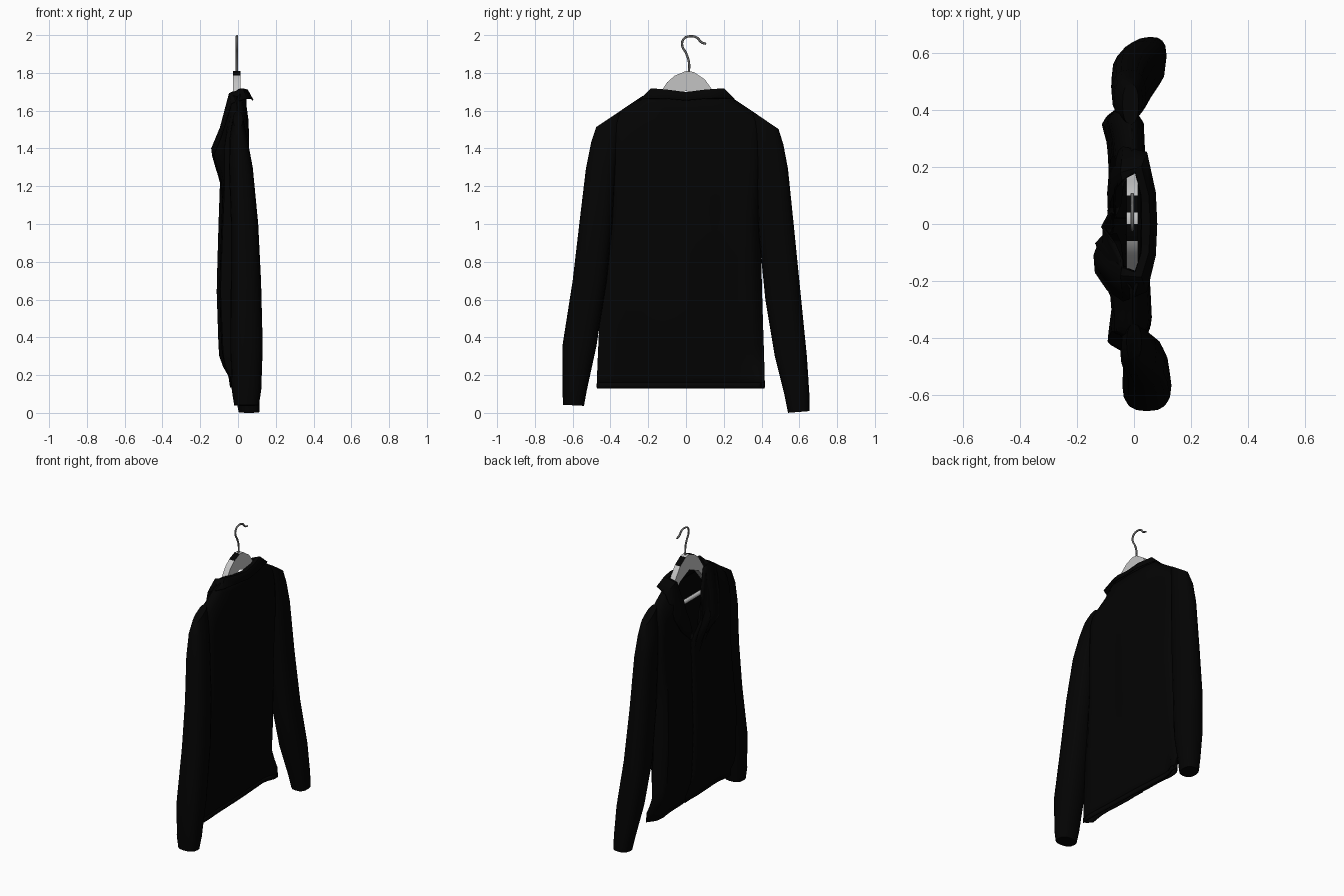
import bpy, bmesh, math
from mathutils import Vector

cube = bpy.data.objects.get("Cube")
if cube:
    bpy.data.objects.remove(cube, do_unlink=True)


def material(name, rgb, rough=0.8):
    m = bpy.data.materials.new(name)
    m.use_nodes = True
    m.diffuse_color = (*rgb, 1)
    b = m.node_tree.nodes["Principled BSDF"]
    b.inputs["Base Color"].default_value = (*rgb, 1)
    b.inputs["Roughness"].default_value = rough
    return m


CLOTH = material("black cloth", (0.001, 0.001, 0.001))
WOOD = material("light grey hanger", (0.55, 0.55, 0.55))
BLACK = material("black fitting", (0.001, 0.001, 0.001))
METAL = material("dark grey metal", (0.15, 0.15, 0.15))


def finish(name, bm, mats, angle=40):
    bmesh.ops.recalc_face_normals(bm, faces=bm.faces)
    me = bpy.data.meshes.new(name)
    bm.to_mesh(me)
    bm.free()
    ob = bpy.data.objects.new(name, me)
    bpy.context.collection.objects.link(ob)
    for m in mats:
        me.materials.append(m)
    bpy.ops.object.select_all(action='DESELECT')
    ob.select_set(True)
    bpy.context.view_layer.objects.active = ob
    bpy.ops.object.shade_smooth_by_angle(angle=math.radians(angle))
    return ob


def loft(name, rows, closed=False, cap=False, thick=0.0):
    """Skin a list of equally long point rows."""
    bm = bmesh.new()
    vs = [[bm.verts.new(p) for p in r] for r in rows]
    n = len(rows[0])
    for a, b in zip(vs, vs[1:]):
        for i in range(n if closed else n - 1):
            j = (i + 1) % n
            bm.faces.new((a[i], a[j], b[j], b[i]))
    if cap:
        bm.faces.new(vs[0])
        bm.faces.new(vs[-1])
    ob = finish(name, bm, [CLOTH])
    if thick:
        s = ob.modifiers.new("thickness", 'SOLIDIFY')
        s.thickness = thick
        s.offset = 0


def interp(table, key):
    """Piecewise linear lookup in (key, value) pairs, highest key first."""
    if key >= table[0][0]:
        return table[0][1]
    for (k0, a), (k1, b) in zip(table, table[1:]):
        if key >= k1:
            return a + (b - a) * (k0 - key) / (k0 - k1)
    return table[-1][1]


def clamp(t):
    return max(0, min(1, t))


# Body half width by height, cloth depth across the body, and depth factor by height
SIDE = {1: [(1.3, 0.41), (1.0, 0.39), (0.6, 0.40), (0.14, 0.415)],
        -1: [(1.3, 0.41), (1.0, 0.41), (0.6, 0.45), (0.14, 0.47)]}
BACK = [(1, -0.035), (0.9, 0.03), (0.57, 0.036), (0.2, 0.055), (0, 0.06),
        (-0.4, 0.05), (-0.85, 0.06), (-1, 0.01)]
BACK_FACTOR = [(1.7, 0.75), (1.5, 0.9), (1.2, 1), (0.9, 0.95), (0.5, 0.65), (0.14, 0.15)]
FRONT = [(1, -0.035), (0.95, -0.09), (0.88, -0.11), (0.7, -0.09), (0.45, -0.085), (0.28, -0.09),
         (0, -0.08), (-0.2, -0.092), (-0.45, -0.085), (-0.65, -0.072), (-0.93, -0.09), (-1, 0.01)]
FRONT_FACTOR = [(1.7, 0.4), (1.55, 0.72), (1.2, 0.78), (1.0, 0.87), (0.65, 1),
                (0.3, 0.85), (0.25, 0.78), (0.2, 0.52), (0.14, 0.48)]
HEM = 0.135


def shoulder(y):
    return 1.71 - 0.68 * max(0, abs(y) - 0.18)


def depth(profile, factor, u, y, z):
    """Cloth x position at the width fraction u, swinging about the side seams."""
    swing = clamp((1.65 - z) / 0.4)
    seam = -0.005 - (0.0075 + 0.0225 * u) * swing
    taper = math.sqrt(clamp((shoulder(y) - z) / 0.14))
    # the neck edge stays open around the hanger
    taper = max(taper, 0.9 * clamp((0.22 - abs(y)) / 0.04))
    # the left hem corner flares backward
    flare = 0.04 * clamp((u - 0.75) / 0.2) * clamp((0.27 - z) / 0.06)
    return seam + (interp(profile, u) - seam) * interp(factor, z) * taper + flare


def panel(name, sides, inner, is_front):
    n = 12
    steps = [math.sin(math.pi / 2 * i / n) for i in range(n + 1)]
    if is_front:
        cols = [(sides[0], f) for f in steps]
    else:
        cols = [(-1, f) for f in steps[:0:-1]] + [(1, f) for f in steps]
    rows = []
    for k in range(27):
        row = []
        for s, f in cols:
            y_top = inner + (s * interp(SIDE[s], 2) - inner) * f
            top = shoulder(y_top) - 0.035 * clamp((0.21 - abs(y_top)) / 0.04)
            if is_front:
                top = min(top, 1.27 + 3.1 * max(0, s * (y_top - 0.03)))
            z = HEM + (top - HEM) * k / 26
            side = interp(SIDE[s], z)
            y = inner + (s * side - inner) * f
            if is_front:
                x = depth(FRONT, FRONT_FACTOR, y / side, y, z)
                # the hem falls back toward the back panel
                x += 0.028 * (1 - f ** 4) * clamp(1 - (z - HEM) / 0.2)
                # the overlapping side rolls outward at the chest
                if s < 0:
                    x -= 0.066 * math.exp(-((z - 1.39) / 0.1) ** 2 - ((y + 0.1) / 0.14) ** 2)
                    x -= 0.006 * (1 - f)
            else:
                x = depth(BACK, BACK_FACTOR, y / side, y, z)
            row.append((x, y, z))
        rows.append(row)
    loft(name, rows, thick=0.008)


panel("jacket_back", (-1, 1), 0, False)
panel("jacket_front_left", (1,), 0.02, True)
panel("jacket_front_right", (-1,), 0.05, True)

# Hem band across the back
band = []
for z in (0.13, 0.16):
    row = []
    for i in range(-10, 11):
        y = interp(SIDE[1 if i > 0 else -1], z) * i / 10
        row.append((depth(BACK, BACK_FACTOR, i / 10, y, z) + 0.004, y, z))
    band.append(row)
loft("hem_band", band, thick=0.006)

# Sleeves: height, inner y, outer y, centre x, half depth, slope
SLEEVES = {
    "sleeve_right": (-1, [(1.555, 0.35, 0.475, 0, 0.026, 0.66), (1.46, 0.35, 0.502, 0.002, 0.046, 0.35),
                          (1.3, 0.37, 0.53, 0.015, 0.063, 0.1), (1.0, 0.39, 0.565, 0.035, 0.072, 0),
                          (0.7, 0.42, 0.60, 0.042, 0.08, 0), (0.35, 0.475, 0.655, 0.045, 0.086, 0),
                          (0.12, 0.525, 0.655, 0.045, 0.078, 0), (0.04, 0.54, 0.65, 0.045, 0.065, -0.05)]),
    "sleeve_left": (1, [(1.55, 0.35, 0.49, -0.012, 0.028, 0.68), (1.45, 0.36, 0.515, -0.02, 0.05, 0.35),
                        (1.3, 0.37, 0.54, -0.018, 0.06, 0.1), (0.95, 0.385, 0.575, -0.012, 0.068, 0),
                        (0.6, 0.42, 0.61, 0.0, 0.078, 0), (0.3, 0.47, 0.64, 0.03, 0.08, 0),
                        (0.1, 0.52, 0.653, 0.05, 0.064, 0), (0.005, 0.54, 0.655, 0.058, 0.055, -0.08)]),
}
for name, (s, rings) in SLEEVES.items():
    rows = []
    for z, y0, y1, cx, hx, slope in rings:
        row = []
        for i in range(16):
            a = math.tau * i / 16
            c, d = (math.copysign(abs(t) ** 0.8, t) for t in (math.cos(a), math.sin(a)))
            dy = (y1 - y0) / 2 * c
            row.append((cx + hx * d, s * ((y0 + y1) / 2 + dy), z - slope * dy))
        rows.append(row)
    loft(name, rows, closed=True, cap=True)

# Collar and lapels: neck edge, rolled ridge and falling edge at each station
COLLAR = [
    ((0.028, 0, 1.63), (0.03, 0, 1.695), (0.055, 0, 1.695), (0.078, 0, 1.655)),
    ((0.026, 0.10, 1.63), (0.028, 0.10, 1.705), (0.05, 0.10, 1.708), (0.073, 0.11, 1.665)),
    ((0.005, 0.165, 1.64), (0.005, 0.17, 1.712), (0.025, 0.185, 1.715), (0.045, 0.235, 1.665)),
    ((-0.035, 0.15, 1.62), (-0.04, 0.155, 1.68), (-0.045, 0.18, 1.69), (-0.035, 0.27, 1.64)),
    ((-0.04, 0.115, 1.49), (-0.066, 0.12, 1.52), (-0.077, 0.15, 1.51), (-0.077, 0.23, 1.46)),
    ((-0.045, 0.07, 1.38), (-0.08, 0.08, 1.41), (-0.09, 0.11, 1.40), (-0.085, 0.17, 1.36)),
    ((-0.06, 0.035, 1.28), (-0.084, 0.045, 1.29), (-0.088, 0.055, 1.28), (-0.082, 0.07, 1.27)),
]
ROLL = {4: 0.015, 5: 0.048, 6: 0.022}


def station(k, s):
    shift = ROLL.get(k, 0) if s < 0 else 0
    widen = 0.015 if s > 0 and k == 2 else 0
    return [(x - shift * min(1, i), s * (y + widen), z) for i, (x, y, z) in enumerate(COLLAR[k])]


order = [(k, -1) for k in range(len(COLLAR) - 1, 0, -1)] + [(k, 1) for k in range(len(COLLAR))]
loft("collar", [station(k, s) for k, s in order], thick=0.008)

# Hanger: arched bar with dark pads on its top
upper = [(-0.28, 1.52), (-0.2, 1.595), (-0.14, 1.69), (-0.10, 1.75), (-0.06, 1.785), (0, 1.81),
         (0.04, 1.805), (0.10, 1.765), (0.15, 1.695), (0.2, 1.6), (0.28, 1.52)]
lower = [(0.28, 1.49), (0.2, 1.54), (0.1, 1.66), (0.0, 1.705), (-0.1, 1.66), (-0.2, 1.54), (-0.28, 1.49)]
bm = bmesh.new()
face = bm.faces.new([bm.verts.new((-0.026, y, z)) for y, z in upper + lower])
ext = bmesh.ops.extrude_face_region(bm, geom=[face])
bmesh.ops.translate(bm, vec=(0.04, 0, 0), verts=[g for g in ext["geom"] if isinstance(g, bmesh.types.BMVert)])
bmesh.ops.recalc_face_normals(bm, faces=bm.faces)
for f in bm.faces:
    c = f.calc_center_median()
    pad = -0.06 < c.y < 0 or 0.04 < c.y < 0.1
    f.material_index = 1 if f.normal.z > 0.6 and c.z > 1.76 and pad else 0
finish("hanger_arms", bm, [WOOD, BLACK], 30)


def rod(name, pts, radius, mat):
    cu = bpy.data.curves.new(name, 'CURVE')
    cu.dimensions = '3D'
    cu.bevel_depth = radius
    cu.bevel_resolution = 2
    cu.use_fill_caps = True
    sp = cu.splines.new('BEZIER')
    sp.bezier_points.add(len(pts) - 1)
    for bp, p in zip(sp.bezier_points, pts):
        bp.co = Vector(p)
        bp.handle_left_type = bp.handle_right_type = 'AUTO'
    sp.resolution_u = 6
    cu.materials.append(mat)
    bpy.context.collection.objects.link(bpy.data.objects.new(name, cu))


# Lower bar and hook
rod("hanger_bar", [(-0.006, -0.27, 1.49), (-0.006, 0.27, 1.49)], 0.014, WOOD)
hook = [(0.015, 1.79), (0.015, 1.86), (0.0, 1.905), (-0.02, 1.945), (-0.012, 1.98),
        (0.025, 1.994), (0.06, 1.985), (0.08, 1.963), (0.106, 1.953)]
rod("hanger_hook", [(-0.006, y, z) for y, z in hook], 0.006, METAL)
